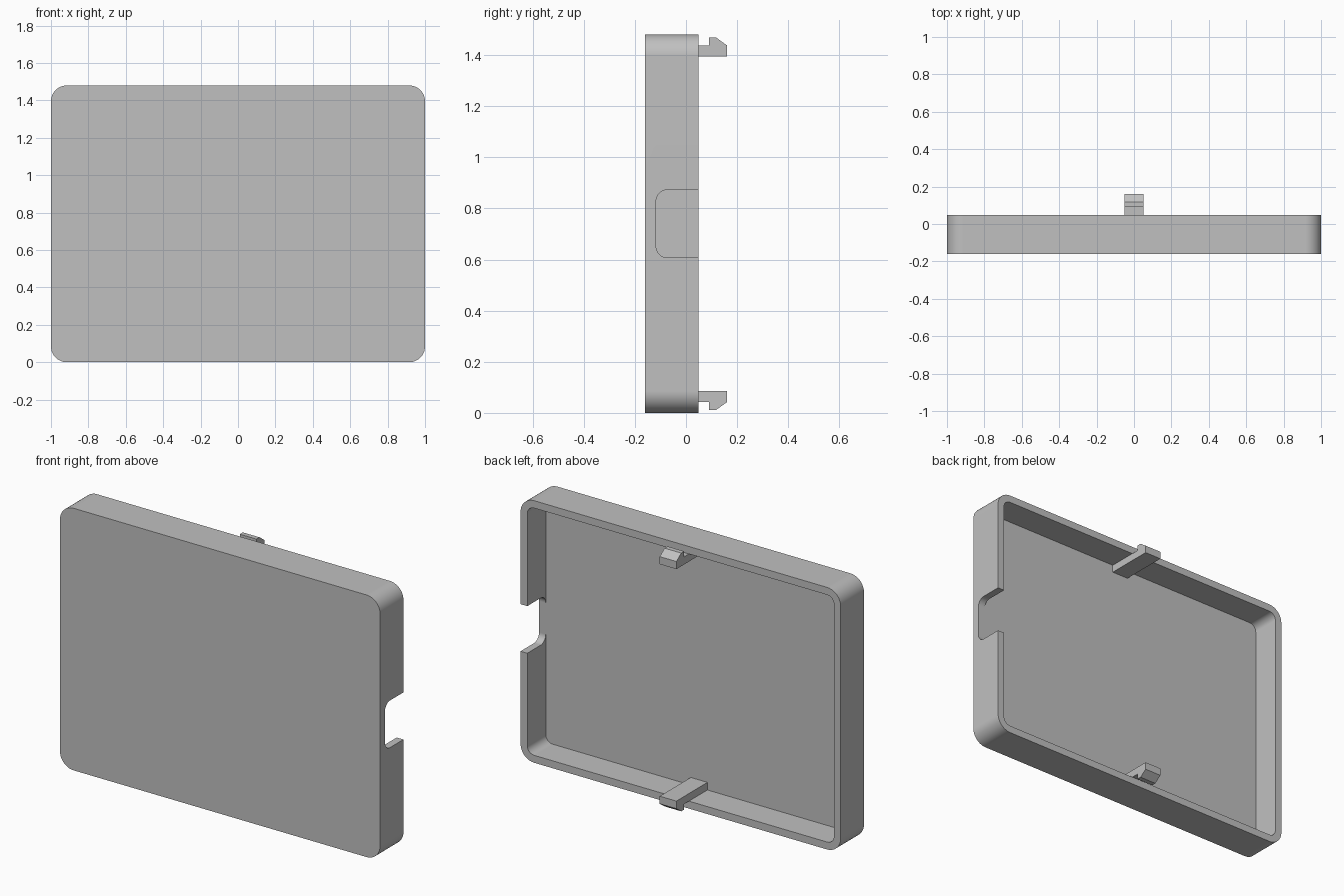
import bpy, bmesh, math

HEIGHT = 1.48
MID = HEIGHT / 2
FRONT, FLOOR, RIM = -0.16, -0.117, 0.048
WALL = 0.042

old = bpy.data.objects.get("Cube")
if old:
    bpy.data.objects.remove(old, do_unlink=True)

grey = bpy.data.materials.new("light grey plastic")
grey.use_nodes = True
colour = (0.53, 0.53, 0.53, 1)
grey.diffuse_color = colour
grey.node_tree.nodes["Principled BSDF"].inputs["Base Color"].default_value = colour


def rounded_rect(half_w, half_h, radius, steps=10):
    """Outline of a rounded rectangle around the origin."""
    points = []
    for corner, (sx, sy) in enumerate([(1, 1), (-1, 1), (-1, -1), (1, -1)]):
        for i in range(steps + 1):
            a = math.pi / 2 * (corner + i / steps)
            points.append((sx * (half_w - radius) + radius * math.cos(a),
                           sy * (half_h - radius) + radius * math.sin(a)))
    return points


def loft(name, rings):
    """Skin a stack of matching rings and cap both ends."""
    bm = bmesh.new()
    loops = [[bm.verts.new(p) for p in ring] for ring in rings]
    for a, b in zip(loops, loops[1:]):
        for i in range(len(a)):
            j = (i + 1) % len(a)
            bm.faces.new((a[i], a[j], b[j], b[i]))
    bm.faces.new(loops[0][::-1])
    bm.faces.new(loops[-1])
    bmesh.ops.recalc_face_normals(bm, faces=bm.faces[:])
    mesh = bpy.data.meshes.new(name)
    bm.to_mesh(mesh)
    bm.free()
    mesh.materials.append(grey)
    obj = bpy.data.objects.new(name, mesh)
    bpy.context.collection.objects.link(obj)
    return obj


def activate(obj):
    bpy.ops.object.select_all(action="DESELECT")
    obj.select_set(True)
    bpy.context.view_layer.objects.active = obj


# Open tray with rounded corners
outer = rounded_rect(1, MID, 0.085)
inner = rounded_rect(1 - WALL, MID - WALL, 0.043)
tray = loft("tray", [[(x, y, z + MID) for x, z in ring] for ring, y in
                     [(outer, FRONT), (outer, RIM), (inner, RIM), (inner, FLOOR)]])

# Cable notch through one side wall, open towards the rim
notch = [(y + FLOOR + 0.2, z + MID) for y, z in rounded_rect(0.2, 0.133, 0.045)]
cutter = loft("notch_cutter", [[(x, y, z) for y, z in notch] for x in (0.94, 1.1)])
cutter.hide_render = True
cut = tray.modifiers.new("notch", "BOOLEAN")
cut.operation = "DIFFERENCE"
cut.solver = "EXACT"
cut.object = cutter
activate(tray)
bpy.ops.object.modifier_apply(modifier=cut.name)
bpy.data.objects.remove(cutter, do_unlink=True)

activate(tray)
bpy.ops.object.shade_smooth_by_angle(angle=math.radians(30))
weighted = tray.modifiers.new("flat sides", "WEIGHTED_NORMAL")
weighted.keep_sharp = True

# Snap clips: an arm along the wall with a chamfered outward hook
clip = [(FLOOR, 1.395), (0.16, 1.395), (0.16, 1.438), (0.117, 1.469),
        (0.09, 1.469), (0.09, 1.438), (FLOOR, 1.438)]
for name, flip in (("top_clip", False), ("bottom_clip", True)):
    profile = [(y, HEIGHT - z if flip else z) for y, z in clip]
    loft(name, [[(x, y, z) for y, z in profile] for x in (-0.052, 0.052)])
